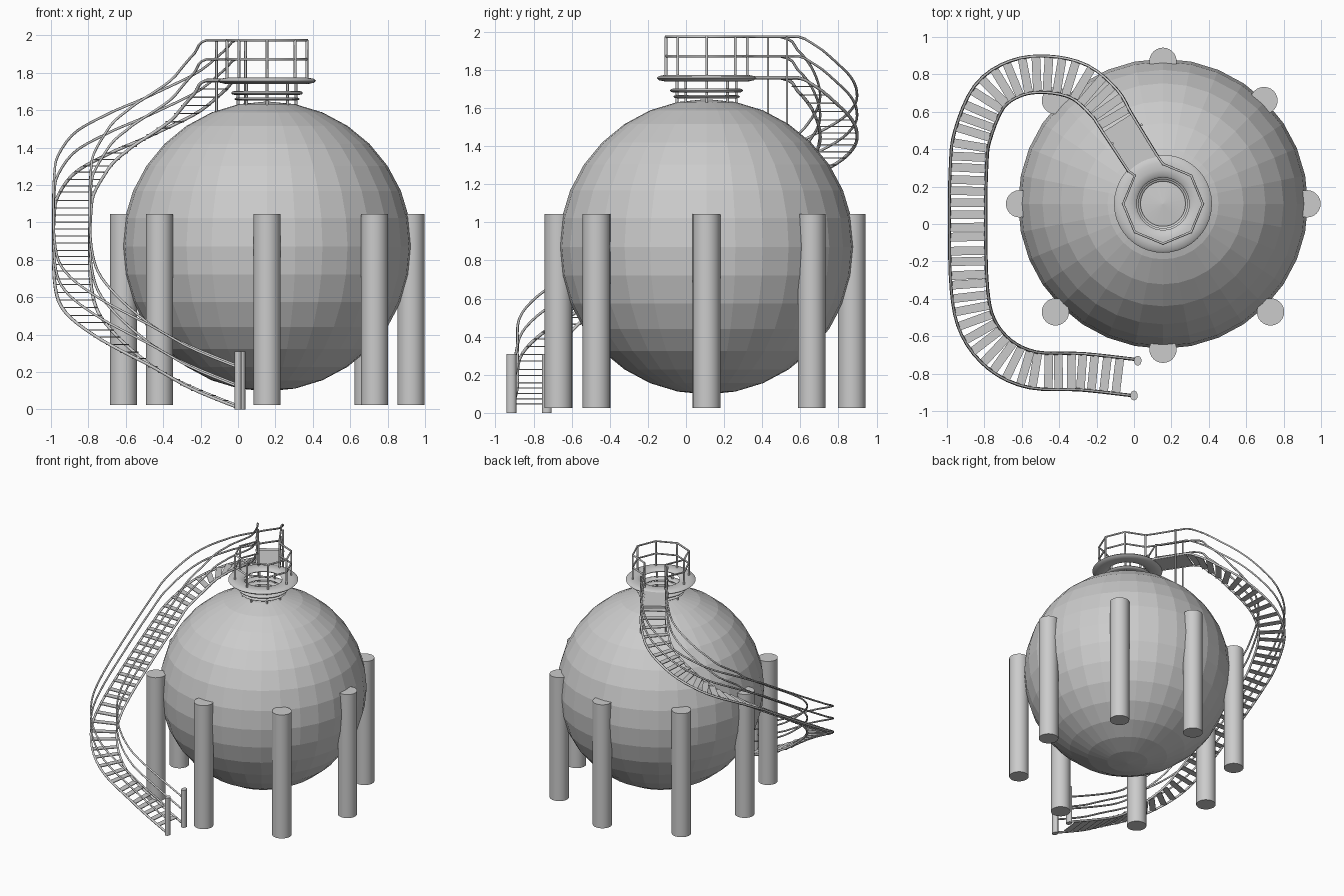
import bpy, bmesh, math
from mathutils import Vector

if "Cube" in bpy.data.objects:
    bpy.data.objects.remove(bpy.data.objects["Cube"])

CX, CY, CZ, R = 0.155, 0.108, 0.872, 0.775

grey = bpy.data.materials.new("painted_steel_grey")
grey.diffuse_color = (0.6, 0.6, 0.6, 1)
grey.use_nodes = True
grey.node_tree.nodes["Principled BSDF"].inputs["Base Color"].default_value = grey.diffuse_color


def add_mesh(name, bm, smooth=False):
    bmesh.ops.recalc_face_normals(bm, faces=bm.faces)
    me = bpy.data.meshes.new(name)
    bm.to_mesh(me)
    bm.free()
    me.materials.append(grey)
    ob = bpy.data.objects.new(name, me)
    bpy.context.collection.objects.link(ob)
    if smooth:
        bpy.ops.object.select_all(action='DESELECT')
        ob.select_set(True)
        bpy.context.view_layer.objects.active = ob
        bpy.ops.object.shade_smooth_by_angle(angle=math.radians(40))
    return ob


def cylinder(name, x, y, z0, z1, rx, ry=None, n=24):
    bm = bmesh.new()
    bmesh.ops.create_cone(bm, cap_ends=True, segments=n, radius1=1, radius2=1, depth=1)
    for v in bm.verts:
        v.co = (x + v.co.x * rx, y + v.co.y * (ry or rx), (z0 + z1) / 2 + v.co.z * (z1 - z0))
    return add_mesh(name, bm, True)


def ring(name, r_in, r_out, z, thick, n=40, m=10):
    # flattened torus around the tank axis
    bm = bmesh.new()
    rc, rw = (r_in + r_out) / 2, (r_out - r_in) / 2
    loops = []
    for i in range(n):
        a = 2 * math.pi * i / n
        loops.append([])
        for j in range(m):
            b = 2 * math.pi * j / m
            r = rc + rw * math.cos(b)
            loops[-1].append(bm.verts.new((CX + r * math.cos(a), CY + r * math.sin(a),
                                           z + thick / 2 * math.sin(b))))
    for i in range(n):
        for j in range(m):
            p, q, k = loops[i], loops[(i + 1) % n], (j + 1) % m
            bm.faces.new((p[j], q[j], q[k], p[k]))
    add_mesh(name, bm, True)


def pipe(name, pts, r=0.007):
    cu = bpy.data.curves.new(name, 'CURVE')
    cu.dimensions = '3D'
    cu.bevel_depth = r
    cu.bevel_resolution = 1
    cu.use_fill_caps = True
    sp = cu.splines.new('POLY')
    sp.points.add(len(pts) - 1)
    for p, c in zip(sp.points, pts):
        p.co = (*c, 1)
    cu.materials.append(grey)
    ob = bpy.data.objects.new(name, cu)
    bpy.context.collection.objects.link(ob)


# Spherical tank, faceted
bm = bmesh.new()
bmesh.ops.create_uvsphere(bm, u_segments=32, v_segments=16, radius=R)
bmesh.ops.translate(bm, verts=bm.verts, vec=(CX, CY, CZ))
add_mesh("tank_sphere", bm)

# Support columns around the equator
columns = [(0.155, -0.67), (0.73, -0.47), (0.925, 0.108), (0.695, 0.66),
           (0.155, 0.87), (-0.42, 0.66), (-0.612, 0.108), (-0.42, -0.47)]
for i, (x, y) in enumerate(columns):
    cylinder(f"support_column_{i}", x, y, 0.025, 1.045, 0.073)

# Neck rings and platform on top
ring("neck_ring_lower", 0.12, 0.175, 1.66, 0.018)
ring("neck_ring_upper", 0.13, 0.192, 1.692, 0.024)
ring("platform_ring", 0.14, 0.262, 1.757, 0.036)
for i in range(8):
    a = math.pi / 4 * i
    x, y = CX + 0.155 * math.cos(a), CY + 0.155 * math.sin(a)
    pipe(f"neck_post_{i}", [(x, y, 1.6), (x, y, 1.755)], 0.008)

# Stair centre line, from the ground up to the walkway
path = [Vector(p) for p in (
    (0.01, -0.822, 0.01), (-0.28, -0.79, 0.13), (-0.54, -0.78, 0.28), (-0.715, -0.7, 0.40),
    (-0.835, -0.55, 0.52), (-0.88, -0.35, 0.65), (-0.89, 0, 0.86), (-0.885, 0.3, 1.04),
    (-0.865, 0.47, 1.15), (-0.775, 0.68, 1.28), (-0.63, 0.78, 1.38), (-0.46, 0.80, 1.47),
    (-0.29, 0.76, 1.57), (-0.16, 0.65, 1.69), (-0.09, 0.54, 1.76), (0.075, 0.28, 1.76))]


def sample(i, t):
    # Catmull-Rom interpolation between path points
    a, b, c, d = (path[max(0, min(len(path) - 1, i + k))] for k in (-1, 0, 1, 2))
    p = 0.5 * (2 * b + (c - a) * t + (2 * a - 5 * b + 4 * c - d) * t * t
               + (3 * b - a - 3 * c + d) * t ** 3)
    p.z = min(p.z, 1.76)
    return p


fine = [sample(i, k / 20) for i in range(len(path) - 1) for k in range(20)] + [path[-1]]
WALK = 20 * (len(path) - 2)


def frame(i):
    d = fine[min(i + 1, len(fine) - 1)] - fine[max(i - 1, 0)]
    d.z = 0
    d.normalize()
    return d, Vector((-d.y, d.x, 0))


def side(sign, dz, half=0.097):
    out = []
    for i in range(0, len(fine), 5):
        w = half - 0.012 * max(0, i - WALK + 20) / 40
        out.append(fine[i] + frame(i)[1] * sign * w + Vector((0, 0, dz)))
    return out


# Stringers, then handrails that run on around the octagonal platform
octagon = [(CX + 0.213 * math.cos(math.radians(a)), CY + 0.213 * math.sin(math.radians(a)))
           for a in range(90, -226, -45)]
for nm, s in (("inner", -1), ("outer", 1)):
    pipe(f"stair_stringer_{nm}", side(s, 0), 0.009)
for nm, dz in (("middle", 0.113), ("top", 0.215)):
    loop = [Vector((x, y, 1.76 + dz)) for x, y in octagon]
    pipe(f"handrail_{nm}", side(1, dz)[:-1] + loop + side(-1, dz)[:-1][::-1])

# Platform rail posts
for i, (x, y) in enumerate(octagon):
    pipe(f"platform_rail_post_{i}", [(x, y, 1.75), (x, y, 1.975)], 0.008)
# Walkway posts standing on the tank
for i, (x, y) in enumerate(((-0.115, 0.43), (0.04, 0.53))):
    pipe(f"walkway_post_{i}", [(x, y, 1.49), (x, y, 1.975)], 0.007)


def plate(bm, c, d, n, depth, half, thick=0.006):
    vs = [bm.verts.new(c + d * u * depth / 2 + n * v * half + Vector((0, 0, w * thick / 2)))
          for w in (-1, 1) for u, v in ((-1, -1), (1, -1), (1, 1), (-1, 1))]
    for f in ((0, 3, 2, 1), (4, 5, 6, 7), (0, 1, 5, 4), (1, 2, 6, 5), (2, 3, 7, 6), (3, 0, 4, 7)):
        bm.faces.new([vs[k] for k in f])


# Stair treads at equal spacing
bm = bmesh.new()
travel, due = 0.0, 0.09
for i in range(1, WALK + 1):
    travel += (fine[i] - fine[i - 1]).xy.length
    if travel >= due:
        due += 0.063
        plate(bm, fine[i], *frame(i), 0.046, 0.093)
add_mesh("stair_treads", bm)

# Walkway deck to the platform
bm = bmesh.new()
d, n = frame(len(fine) - 1)
plate(bm, (fine[WALK] + fine[-1]) / 2, d, n, (fine[-1] - fine[WALK]).length, 0.087, 0.012)
add_mesh("walkway_deck", bm)

# Newel posts at the foot of the stair
for nm, x, y in (("outer", 0.0, -0.917), ("inner", 0.02, -0.731)):
    cylinder(f"newel_post_{nm}", x, y, 0.0, 0.31, 0.02, 0.026, 16)
